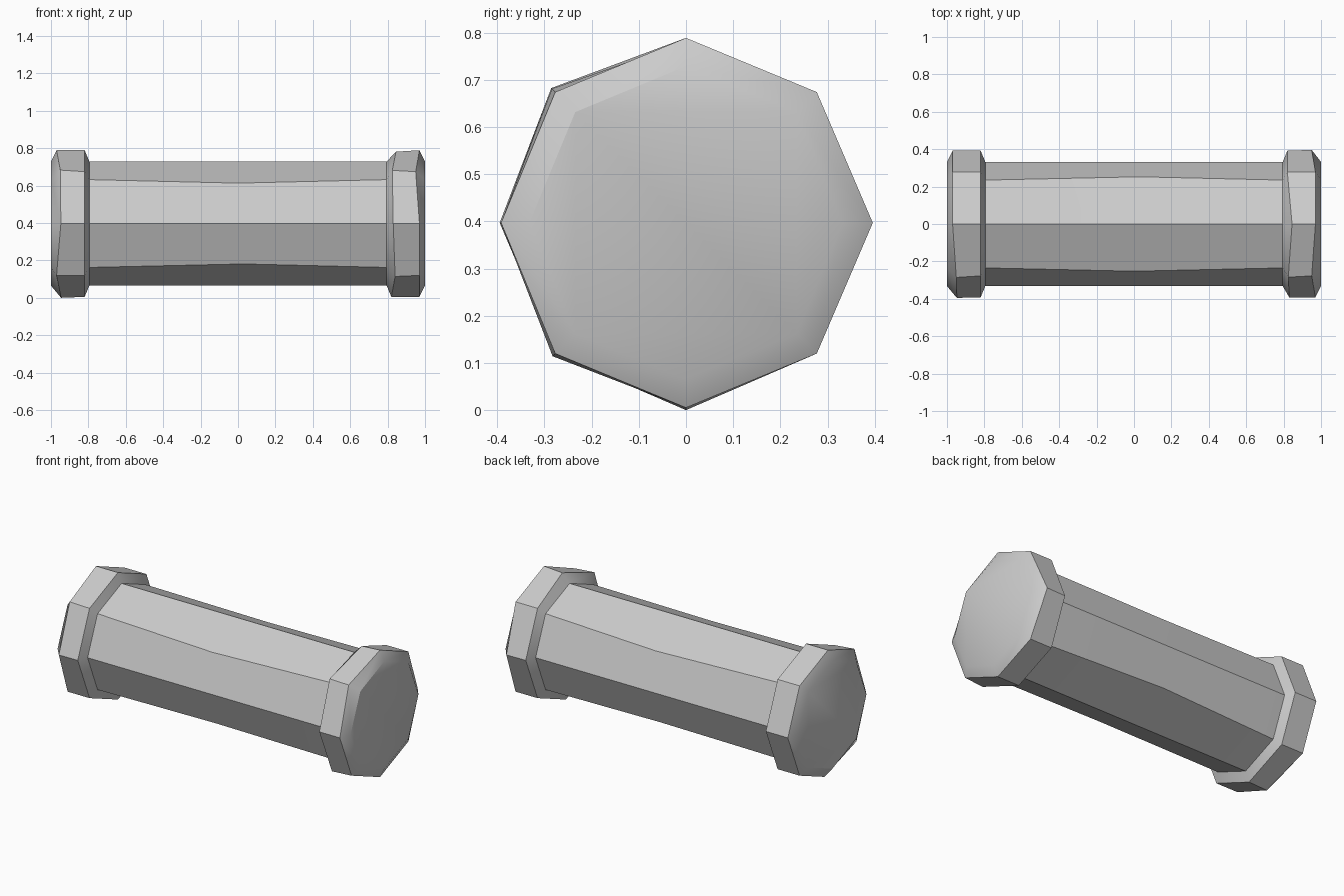
import bpy, bmesh
from math import cos, sin, pi, radians

if "Cube" in bpy.data.objects:
    bpy.data.objects.remove(bpy.data.objects["Cube"])

CZ = 0.397          # height of the axis
SIDES = 8           # side index: 0 back, 2 top, 4 front, 6 bottom

# Profile along the axis: (x, radius)
profile = [(-1.0, 0.332), (-0.97, 0.392), (-0.82, 0.392), (-0.795, 0.332),
           (0.0, 0.332),
           (0.795, 0.332), (0.82, 0.392), (0.97, 0.392), (1.0, 0.332)]

# Hand-worn irregularities: (ring, side) -> shift in x, radius
worn = {(1, 3): (0.02, 0.012), (1, 4): (0.023, 0.003), (1, 6): (0.024, 0.005),
        (6, 2): (0.025, -0.008), (6, 3): (0.005, 0.01), (6, 4): (0.01, 0.0),
        (6, 5): (0.02, 0.008), (7, 0): (-0.02, 0.004), (7, 3): (-0.02, 0.0)}

bm = bmesh.new()
rings = []
for i, (x, r) in enumerate(profile):
    ring = []
    for k in range(SIDES):
        dx, dr = worn.get((i, k), (0, 0))
        a = k * pi / 4
        y, z = (r + dr) * cos(a), (r + dr) * sin(a)
        if i == 4 and k % 2:      # slight bend in the diagonal shaft edges
            y, z, dx = y * 1.075, z * 0.92, 0.03 * (1 if k in (1, 5) else 0)
        ring.append(bm.verts.new((x + dx, y, CZ + z)))
    rings.append(ring)

# Side walls and end faces
for a, b in zip(rings, rings[1:]):
    for k in range(SIDES):
        n = (k + 1) % SIDES
        bm.faces.new((a[k], a[n], b[n], b[k]))
bm.faces.new(rings[0])
bm.faces.new(rings[-1])
bmesh.ops.recalc_face_normals(bm, faces=bm.faces)

me = bpy.data.meshes.new("flanged_octagonal_post")
bm.to_mesh(me)
bm.free()
post = bpy.data.objects.new("flanged_octagonal_post", me)
bpy.context.collection.objects.link(post)

# Soft blend on the end bevels, crisp everywhere else
bpy.context.view_layer.objects.active = post
post.select_set(True)
bpy.ops.object.shade_smooth_by_angle(angle=radians(35))
